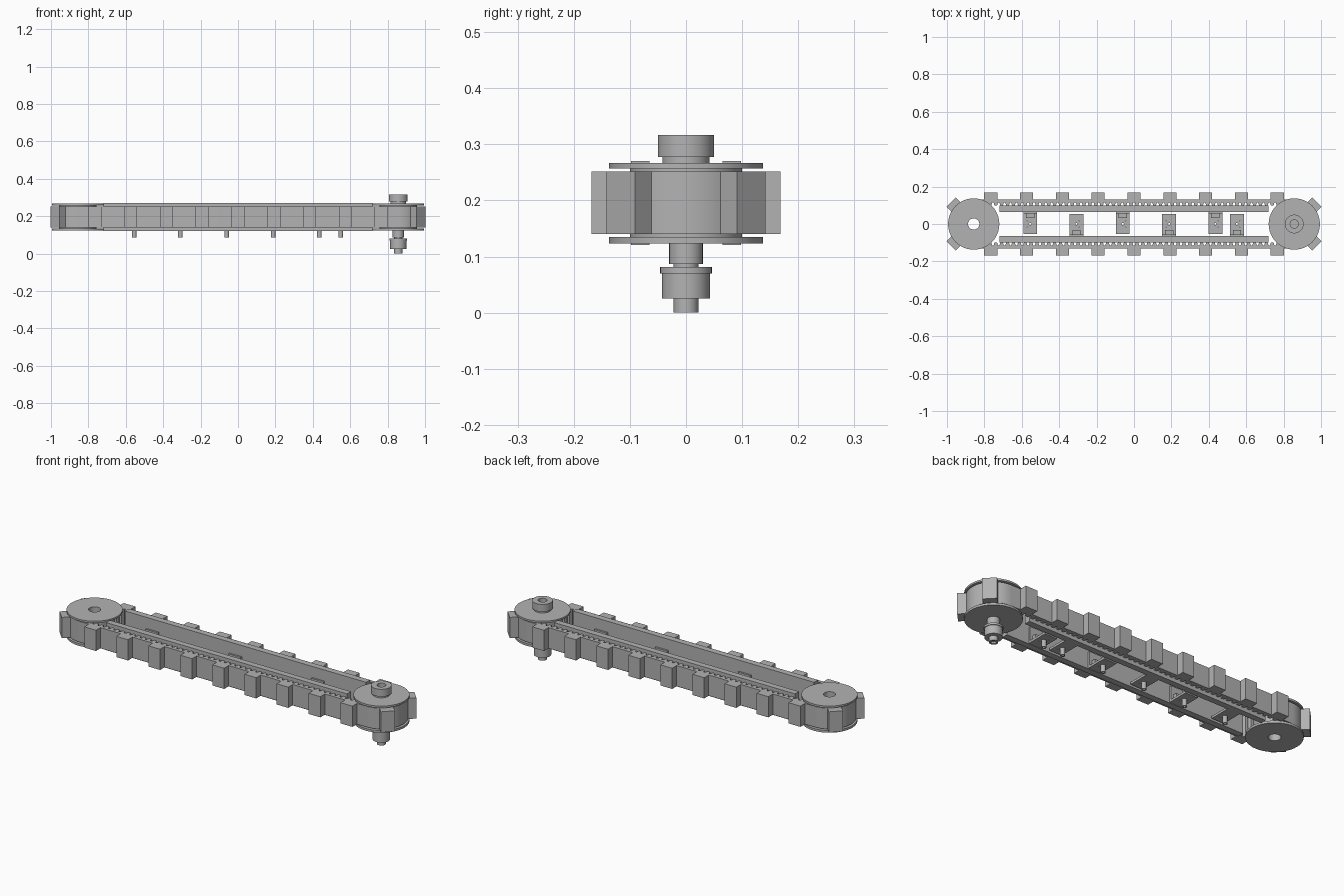
import bpy
import bmesh
from math import cos, sin, pi
from mathutils import Matrix, Vector

cube = bpy.data.objects.get("Cube")
if cube:
    bpy.data.objects.remove(cube, do_unlink=True)

grey = bpy.data.materials.new("machine_grey")
grey.use_nodes = True
grey.diffuse_color = (0.45, 0.45, 0.45, 1)
grey.node_tree.nodes["Principled BSDF"].inputs["Base Color"].default_value = (0.45, 0.45, 0.45, 1)

CENTRE = 0.857            # pulley axis distance from the middle
BELT_R = 0.125            # pitch radius of the belt
BELT_LOW, BELT_HIGH = 0.14, 0.252
parts = []


def finish(name, bm):
    bmesh.ops.recalc_face_normals(bm, faces=bm.faces)
    mesh = bpy.data.meshes.new(name)
    bm.to_mesh(mesh)
    bm.free()
    mesh.materials.append(grey)
    obj = bpy.data.objects.new(name, mesh)
    bpy.context.collection.objects.link(obj)
    parts.append(obj)
    return obj


def add_box(bm, low, high, frame=Matrix()):
    low, high = Vector(low), Vector(high)
    size = Matrix.Diagonal((*(high - low), 1))
    bmesh.ops.create_cube(bm, size=1, matrix=frame @ Matrix.Translation((low + high) / 2) @ size)


def add_lathe(bm, profile, x, y=0, steps=48):
    """Revolve a closed (radius, height) profile around a vertical axis."""
    rings = []
    for i in range(steps):
        a = 2 * pi * i / steps
        rings.append([bm.verts.new((x + r * cos(a), y + r * sin(a), z)) for r, z in profile])
    n = len(profile)
    for i in range(steps):
        p, q = rings[i], rings[(i + 1) % steps]
        for j in range(n):
            k = (j + 1) % n
            bm.faces.new((p[j], q[j], q[k], p[k]))


def stadium(radius, steps=28):
    points = []
    for side in (1, -1):
        for i in range(steps + 1):
            a = side * pi / 2 - pi * i / steps
            points.append((side * CENTRE + radius * cos(a), radius * sin(a)))
    return points


def loop_frame(s):
    """Frame on the belt path: local x along the belt, local y outward from the pulley axis."""
    half = 2 * CENTRE + pi * BELT_R
    s += CENTRE
    turn = int(s // half)
    s -= turn * half
    if s < 2 * CENTRE:
        frame = Matrix.Translation((s - CENTRE, 0, 0))
    else:
        angle = (s - 2 * CENTRE) / BELT_R
        frame = Matrix.Translation((CENTRE, 0, 0)) @ Matrix.Rotation(-angle, 4, "Z")
    return Matrix.Rotation(pi * turn, 4, "Z") @ frame


LOOP = 4 * CENTRE + 2 * pi * BELT_R

# Belt band
bm = bmesh.new()
rings = [[bm.verts.new((x, y, z)) for x, y in stadium(r)]
         for r, z in ((0.13, BELT_LOW), (0.13, BELT_HIGH), (0.114, BELT_HIGH), (0.114, BELT_LOW))]
count = len(rings[0])
for a in range(4):
    p, q = rings[a], rings[(a + 1) % 4]
    for i in range(count):
        j = (i + 1) % count
        bm.faces.new((p[i], p[j], q[j], q[i]))
finish("belt_band", bm)

# Inner drive teeth, tapered toward the tip
bm = bmesh.new()
TEETH = 134
for i in range(TEETH):
    frame = loop_frame((i + 0.5) * LOOP / TEETH)
    ends = []
    for z in (BELT_LOW, BELT_HIGH):
        ends.append([bm.verts.new(frame @ Vector((x, y, z)))
                     for x, y in ((-0.012, 0.116), (-0.007, 0.098), (0.007, 0.098), (0.012, 0.116))])
    low, high = ends
    bm.faces.new(low)
    bm.faces.new(high)
    for a in range(4):
        b = (a + 1) % 4
        bm.faces.new((low[a], low[b], high[b], high[a]))
finish("belt_teeth", bm)

# Outer cleats
bm = bmesh.new()
for i in range(22):
    add_box(bm, (-0.035, 0.122, BELT_LOW), (0.035, 0.168, BELT_HIGH), loop_frame(i * LOOP / 22))
finish("belt_cleats", bm)

# Flanged pulleys with an open bore
for name, x in (("idler_pulley", -CENTRE), ("drive_pulley", CENTRE)):
    bm = bmesh.new()
    add_lathe(bm, [(0.03, 0.123), (0.137, 0.123), (0.137, 0.135), (0.1, 0.135),
                   (0.1, 0.257), (0.137, 0.257), (0.137, 0.267), (0.03, 0.267)], x)
    finish(name, bm)

# Drive shaft: top knob, neck, lower collar and hollow tip
bm = bmesh.new()
add_lathe(bm, [(0.001, 0.01), (0.012, 0.01), (0.012, 0), (0.022, 0), (0.022, 0.025),
               (0.043, 0.025), (0.043, 0.07), (0.046, 0.07), (0.046, 0.081), (0.022, 0.081),
               (0.022, 0.087), (0.03, 0.087), (0.03, 0.267), (0.042, 0.267), (0.042, 0.277),
               (0.05, 0.277), (0.05, 0.317), (0.022, 0.317), (0.022, 0.29), (0.001, 0.29)], CENTRE)
finish("drive_shaft", bm)

# Guide rails
for name, side in (("back_rail", 1), ("front_rail", -1)):
    bm = bmesh.new()
    add_box(bm, (-0.72, min(side * 0.065, side * 0.098), 0.121),
            (0.72, max(side * 0.065, side * 0.098), 0.27))
    finish(name, bm)

# Mounting brackets with hollow pins, alternating between the rails
for i, x in enumerate((-0.555, -0.308, -0.06, 0.188, 0.435, 0.55)):
    bm = bmesh.new()
    frame = Matrix.Translation((x, 0, 0)) @ Matrix.Rotation(pi * (i % 2), 4, "Z")
    add_box(bm, (-0.037, 0.02, 0.123), (0.037, 0.065, 0.135), frame)
    add_box(bm, (-0.037, -0.053, 0.123), (0.037, -0.02, 0.135), frame)
    for a, b in ((-0.037, -0.016), (0.016, 0.037)):
        add_box(bm, (a, -0.02, 0.123), (b, 0.02, 0.135), frame)
    add_box(bm, (-0.037, 0.055, 0.135), (0.037, 0.065, 0.21), frame)
    add_box(bm, (-0.022, 0.033, 0.135), (0.022, 0.055, 0.165), frame)
    add_lathe(bm, [(0.006, 0.085), (0.012, 0.085), (0.012, 0.123), (0.023, 0.123),
                   (0.023, 0.14), (0.006, 0.14)], x, 0, 24)
    finish(f"mounting_bracket_{i + 1}", bm)

# Smooth the round parts and keep the edges sharp
bpy.ops.object.select_all(action="DESELECT")
for obj in parts:
    obj.select_set(True)
bpy.context.view_layer.objects.active = parts[0]
bpy.ops.object.shade_smooth_by_angle(angle=pi / 6)
